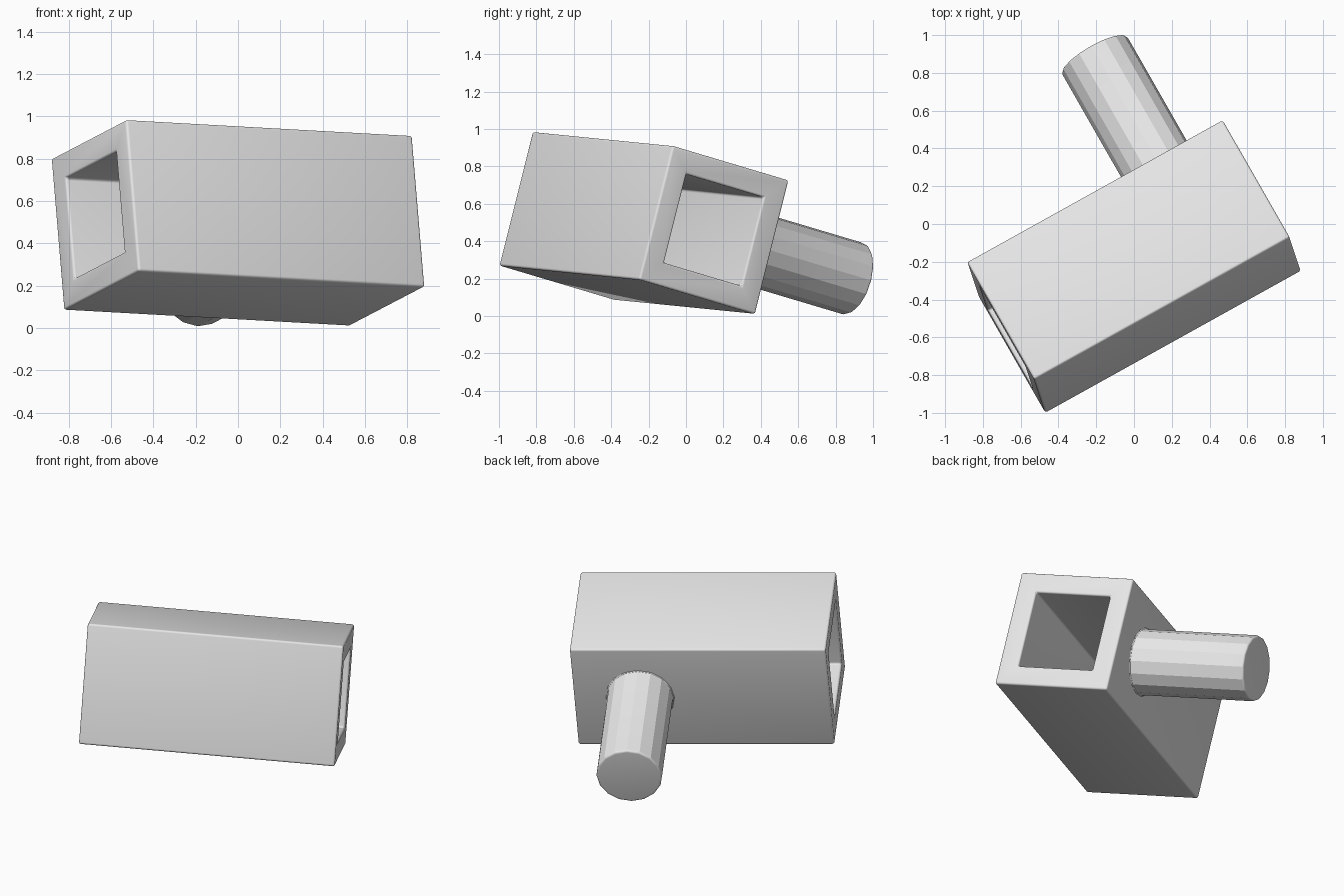
import bpy, bmesh, math
from mathutils import Matrix, Vector

if "Cube" in bpy.data.objects:
    bpy.data.objects.remove(bpy.data.objects["Cube"])

# Tilted frame: u along the tube, v along the handle, w up
u = Vector((1.35, 0.75, -0.075)).normalized()
v = Vector((-0.355, 0.62, -0.185))
v = (v - u * v.dot(u)).normalized()
w = u.cross(v)
FRAME = Matrix.Translation((0, -0.225, 0.4975)) @ Matrix((u, v, w)).transposed().to_4x4()

grey = bpy.data.materials.new("light grey")
grey.diffuse_color = (0.8, 0.8, 0.8, 1)
grey.use_nodes = True
grey.node_tree.nodes["Principled BSDF"].inputs["Base Color"].default_value = grey.diffuse_color


def finish(name, bm):
    bmesh.ops.recalc_face_normals(bm, faces=bm.faces)
    bm.transform(FRAME)
    mesh = bpy.data.meshes.new(name)
    bm.to_mesh(mesh)
    bm.free()
    mesh.materials.append(grey)
    ob = bpy.data.objects.new(name, mesh)
    bpy.context.collection.objects.link(ob)
    bpy.ops.object.select_all(action='DESELECT')
    ob.select_set(True)
    bpy.context.view_layer.objects.active = ob
    bpy.ops.object.shade_smooth_by_angle(angle=math.radians(20))


def bridge(bm, a, b):
    n = len(a)
    for i in range(n):
        bm.faces.new((a[i], a[(i + 1) % n], b[(i + 1) % n], b[i]))


# Square tube, open at both ends, with rounded edges
HALF_LENGTH, OUTER, INNER = 0.775, 0.37, 0.245
bm = bmesh.new()


def square(x, r):
    return [bm.verts.new((x, sy * r, sz * r))
            for sy, sz in ((-1, -1), (1, -1), (1, 1), (-1, 1))]


loops = [square(-HALF_LENGTH, OUTER), square(HALF_LENGTH, OUTER),
         square(HALF_LENGTH, INNER), square(-HALF_LENGTH, INNER)]
for i in range(4):
    bridge(bm, loops[i], loops[(i + 1) % 4])
bmesh.ops.recalc_face_normals(bm, faces=bm.faces)
corners = [e for e in bm.edges if e.calc_face_angle(0) > 0.5]
bmesh.ops.bevel(bm, geom=corners, offset=0.013, segments=5, profile=0.5,
                affect='EDGES')
finish("square_tube", bm)

# Round handle: small fillet at the wall, rounded rim at the free end
SIDES, RADIUS, END, RIM = 16, 0.199, 1.12, 0.014
profile = [(RADIUS, 0.30), (RADIUS + 0.014, 0.366), (RADIUS + 0.004, 0.374),
           (RADIUS, 0.386)]
for k in range(6):
    t = math.radians(18 * k)
    profile.append((RADIUS - RIM + RIM * math.cos(t), END - RIM + RIM * math.sin(t)))
bm = bmesh.new()
rings = [[bm.verts.new((0.375 + r * math.cos(2 * math.pi * i / SIDES), y,
                        r * math.sin(2 * math.pi * i / SIDES)))
          for i in range(SIDES)] for r, y in profile]
for a, b in zip(rings, rings[1:]):
    bridge(bm, a, b)
bm.faces.new(rings[0])
bm.faces.new(rings[-1])
finish("handle", bm)
